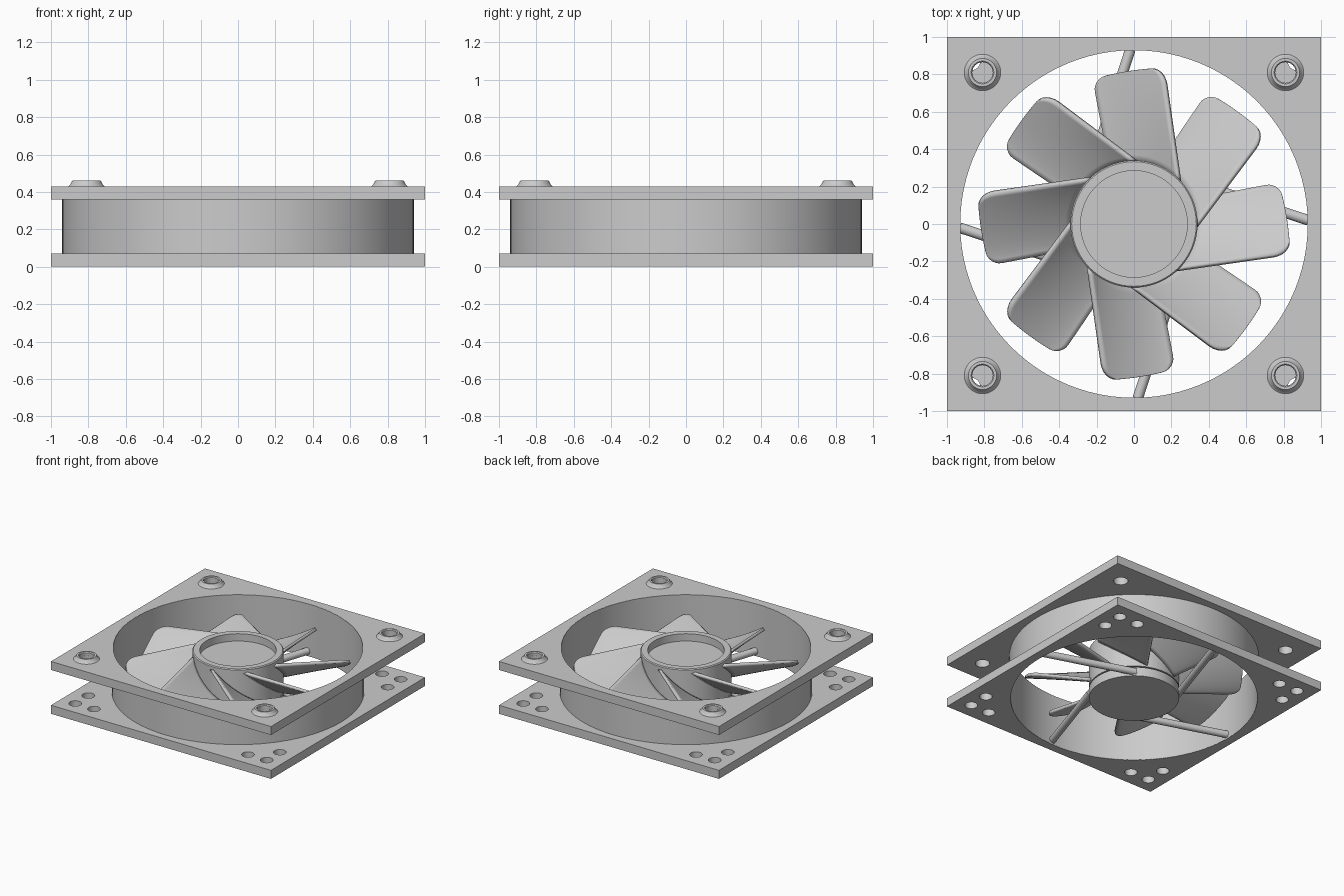
import bpy, bmesh
from math import pi, sin, cos, radians, sqrt
from mathutils import Matrix, Vector

if "Cube" in bpy.data.objects:
    bpy.data.objects.remove(bpy.data.objects["Cube"])


def finish(obj, angle=35):
    bpy.ops.object.select_all(action='DESELECT')
    obj.select_set(True)
    bpy.context.view_layer.objects.active = obj
    bpy.ops.object.shade_smooth_by_angle(angle=radians(angle))


def add_mesh(name, bm):
    bmesh.ops.remove_doubles(bm, verts=bm.verts, dist=1e-5)
    bmesh.ops.recalc_face_normals(bm, faces=bm.faces)
    mesh = bpy.data.meshes.new(name)
    bm.to_mesh(mesh)
    bm.free()
    obj = bpy.data.objects.new(name, mesh)
    bpy.context.collection.objects.link(obj)
    return obj


def lathe(name, profile, steps=96, closed=False, at=(0, 0)):
    """Revolve an (r, z) profile about a vertical axis."""
    bm = bmesh.new()
    vs = [bm.verts.new((r, 0, z)) for r, z in profile]
    es = [bm.edges.new(p) for p in zip(vs, vs[1:])]
    if closed:
        es.append(bm.edges.new((vs[-1], vs[0])))
    bmesh.ops.spin(bm, geom=vs + es, axis=(0, 0, 1), cent=(0, 0, 0),
                   angle=2 * pi, steps=steps, use_merge=True)
    obj = add_mesh(name, bm)
    obj.location = (*at, 0)
    finish(obj)
    return obj


def plate(name, z0, z1, holes):
    """Square flange cut by round holes given as (x, y, r)."""
    curve = bpy.data.curves.new(name, 'CURVE')
    curve.dimensions, curve.fill_mode = '2D', 'BOTH'
    curve.extrude = (z1 - z0) / 2

    def outline(pts):
        sp = curve.splines.new('POLY')
        sp.points.add(len(pts) - 1)
        for p, (x, y) in zip(sp.points, pts):
            p.co = (x, y, 0, 1)
        sp.use_cyclic_u = True

    outline([(-1, -1), (1, -1), (1, 1), (-1, 1)])
    for x, y, r in holes:
        n = 96 if r > 0.5 else 24
        outline([(x + r * cos(2 * pi * i / n), y + r * sin(2 * pi * i / n)) for i in range(n)])
    obj = bpy.data.objects.new(name, curve)
    bpy.context.collection.objects.link(obj)
    obj.location.z = (z0 + z1) / 2
    bpy.ops.object.select_all(action='DESELECT')
    obj.select_set(True)
    bpy.context.view_layer.objects.active = obj
    bpy.ops.object.convert(target='MESH')
    finish(bpy.context.object)


CORNERS = [(sx, sy) for sx in (-1, 1) for sy in (-1, 1)]

# Frame: two flanges joined by a thin duct
top_holes = [(0.81 * sx, 0.81 * sy, 0.055) for sx, sy in CORNERS]
low_holes = [(x * sx, y * sy, 0.048) for sx, sy in CORNERS
             for x, y in ((0.87, 0.87), (0.70, 0.87), (0.87, 0.70))]
plate("top_flange", 0.36, 0.43, [(0, 0, 0.93)] + top_holes)
plate("bottom_flange", 0, 0.07, [(0, 0, 0.93)] + low_holes)
lathe("duct_wall", [(0.94, 0.001), (0.94, 0.429), (0.929, 0.429), (0.929, 0.001)], closed=True)

# Raised collars round the top screw holes
for sx, sy in CORNERS:
    lathe("screw_collar", [(0.10, 0.428), (0.093, 0.434), (0.086, 0.442), (0.081, 0.452),
                           (0.075, 0.46), (0.061, 0.46), (0.055, 0.453), (0.055, 0.428)],
          32, True, (0.81 * sx, 0.81 * sy))

# Motor base and rotor hub with recessed cap
lathe("motor_base", [(0, 0), (0.34, 0), (0.34, 0.075), (0, 0.075)])
lathe("rotor_hub", [(0, 0.085), (0.34, 0.085), (0.34, 0.403), (0.333, 0.41),
                    (0.285, 0.41), (0.285, 0.35), (0, 0.35)])
lathe("motor_shaft", [(0, 0.06), (0.1, 0.06), (0.1, 0.1), (0, 0.1)], 32)

# Four rods running tangentially from the base to the duct
for k in range(4):
    rot = Matrix.Rotation(k * pi / 2, 3, 'Z')
    a = rot @ Vector((-0.02, 0.932, 0.04))
    b = rot @ Vector((-0.26, 0.20, 0.04))
    bpy.ops.mesh.primitive_cylinder_add(vertices=20, radius=0.028, depth=(b - a).length,
                                        location=(a + b) / 2)
    rod = bpy.context.object
    rod.name = "support_rod"
    rod.rotation_euler = (b - a).to_track_quat('Z', 'Y').to_euler()
    finish(rod)


def blade_point(t, s):
    """t runs across the chord (low edge to high edge), s from hub to tip."""
    ang = radians(113 - 71 * t)
    root = Vector((0.33 * cos(ang), 0.33 * sin(ang), 0.105 + 0.275 * t ** 1.25))
    tip = Vector((-0.22 + 0.38 * t, 0.775 + 0.06 * t + 0.05 * t * (1 - t), 0.13 + 0.195 * t ** 1.3))
    return root.lerp(tip, s)


# Eight twisted blades with rounded tip corners
NT, R, LENGTH = 16, 0.07, 0.48
rows = [i / 10 * (1 - R / LENGTH) for i in range(10)]
rows += [1 - R / LENGTH * (1 - sin(pi / 2 * i / 6)) for i in range(7)]
for k in range(8):
    bm = bmesh.new()
    grid = []
    for s in rows:
        d = max(0, s - (1 - R / LENGTH)) * LENGTH
        inset = (R - sqrt(max(0, R * R - d * d))) / 0.38
        grid.append([bm.verts.new(blade_point(inset + (1 - 2 * inset) * j / NT, s))
                     for j in range(NT + 1)])
    for r0, r1 in zip(grid, grid[1:]):
        for j in range(NT):
            bm.faces.new((r0[j], r0[j + 1], r1[j + 1], r1[j]))
    blade = add_mesh("fan_blade", bm)
    blade.rotation_euler.z = k * pi / 4
    mod = blade.modifiers.new("thickness", 'SOLIDIFY')
    mod.thickness, mod.offset = 0.022, 0
    finish(blade, 50)
